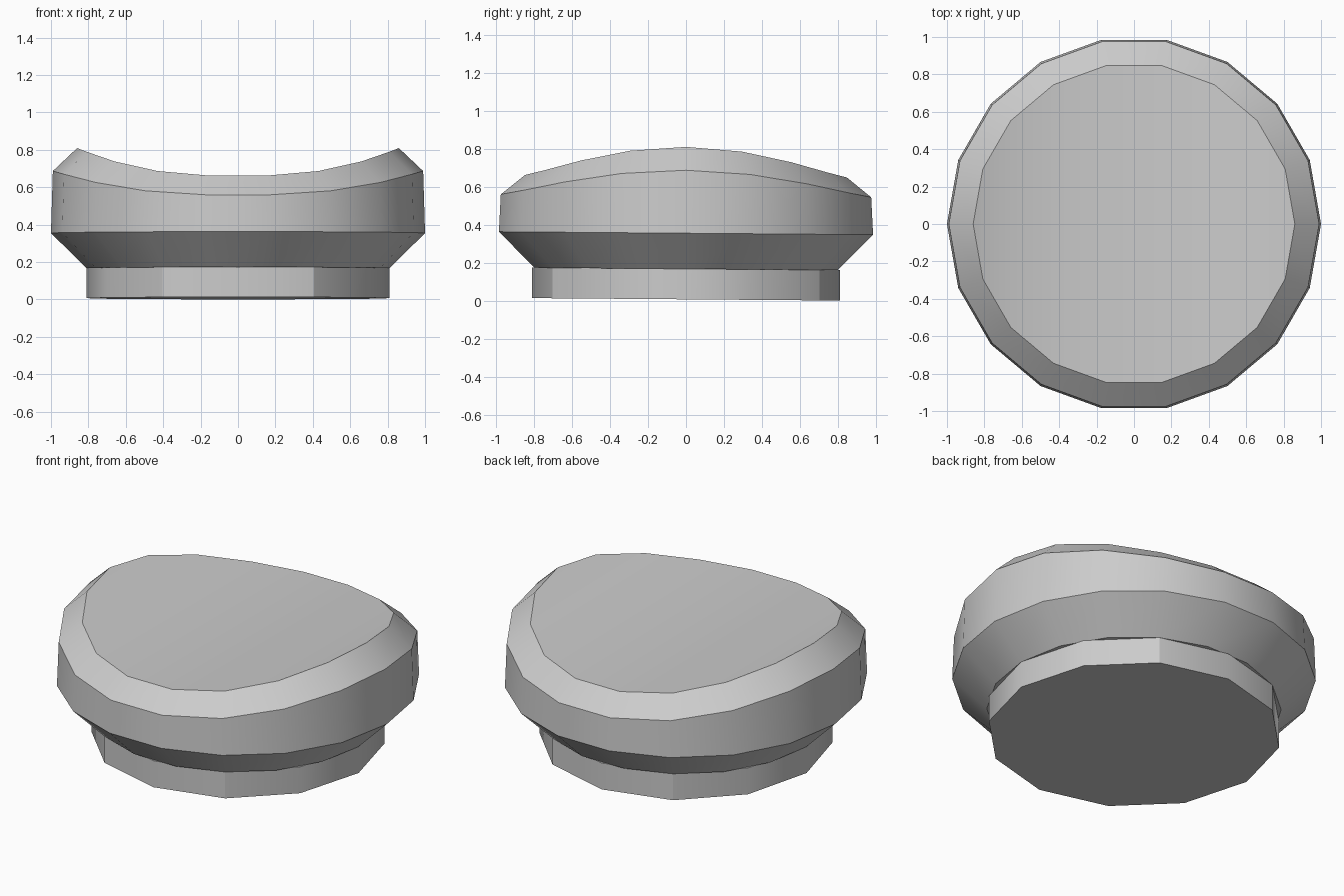
import bpy, bmesh
from math import sin, cos, tau, radians

cube = bpy.data.objects.get("Cube")
if cube:
    bpy.data.objects.remove(cube)

grey = bpy.data.materials.new("plain_grey")
grey.use_nodes = True
COLOUR = (0.6, 0.6, 0.6, 1)
grey.diffuse_color = COLOUR
grey.node_tree.nodes["Principled BSDF"].inputs["Base Color"].default_value = COLOUR

TILT = 0.008  # the whole model leans very slightly to the back


def ring(bm, sides, radius, height, rise=0.0):
    """Ring of vertices whose height climbs towards both sides."""
    verts = []
    for i in range(sides):
        x, y = radius * cos(tau * i / sides), radius * sin(tau * i / sides)
        z = height + rise * abs(x) ** 2.5 - TILT * y
        verts.append(bm.verts.new((x, y, z)))
    return verts


def bridge(bm, low, high):
    n = len(low)
    for i in range(n):
        j = (i + 1) % n
        bm.faces.new((low[i], low[j], high[j], high[i]))


def finish(bm, name):
    bmesh.ops.recalc_face_normals(bm, faces=bm.faces)
    mesh = bpy.data.meshes.new(name)
    bm.to_mesh(mesh)
    bm.free()
    mesh.materials.append(grey)
    obj = bpy.data.objects.new(name, mesh)
    bpy.context.collection.objects.link(obj)
    bpy.ops.object.select_all(action='DESELECT')
    obj.select_set(True)
    bpy.context.view_layer.objects.active = obj
    bpy.ops.object.shade_smooth_by_angle(angle=radians(31))
    return obj


# Cap: flared underside, upright wall, bevelled rim and dished top
bm = bmesh.new()
SIDES = 18
rings = [ring(bm, SIDES, 0.81, 0.167), ring(bm, SIDES, 1.0, 0.355),
         ring(bm, SIDES, 0.99, 0.55, 0.14), ring(bm, SIDES, 0.86, 0.653, 0.228)]
for low, high in zip(rings, rings[1:]):
    bridge(bm, low, high)
bm.faces.new(rings[0])
top = rings[-1]
half = SIDES // 2
for i in range(half):  # strips running front to back
    strip = (top[i], top[i + 1], top[-i - 1], top[-i])
    bm.faces.new(list(dict.fromkeys(strip)))
finish(bm, "cap")

# Base: short twelve-sided foot
bm = bmesh.new()
foot, neck = ring(bm, 12, 0.81, 0.007), ring(bm, 12, 0.81, 0.167)
bridge(bm, foot, neck)
bm.faces.new(foot)
bm.faces.new(neck)
base = finish(bm, "base")

# Four crisp upright corners on the foot
for edge in base.data.edges:
    a, b = (base.data.vertices[v].co for v in edge.vertices)
    if abs(a.z - b.z) > 0.1 and abs(abs(a.x) - 0.405) < 0.05:
        edge.use_edge_sharp = True
